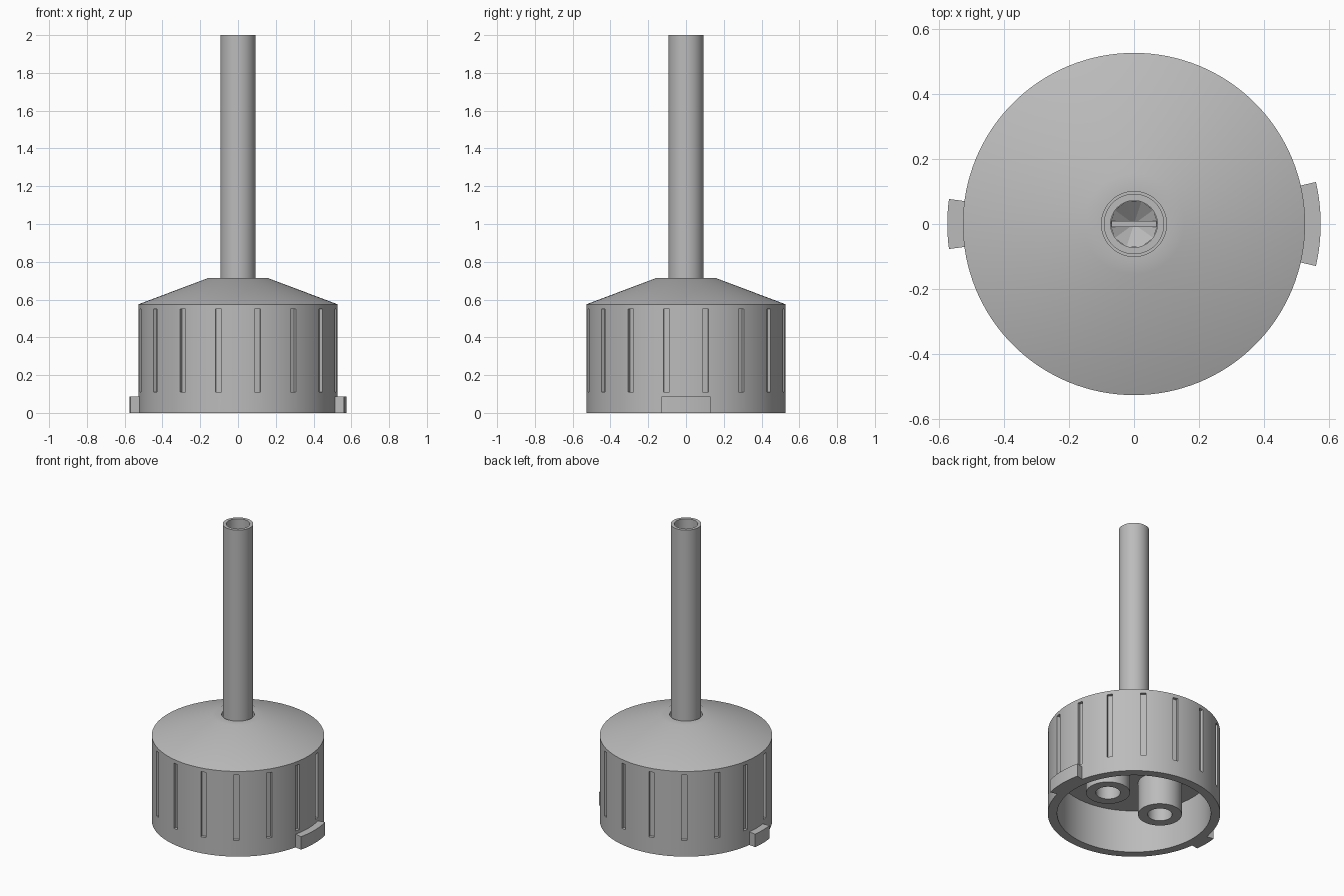
import bpy, bmesh
from math import radians, cos, sin, tau

old = bpy.data.objects.get("Cube")
if old:
    bpy.data.objects.remove(old, do_unlink=True)

grey = bpy.data.materials.new("plain grey")
grey.use_nodes = True
colour = (0.5, 0.5, 0.5, 1)
grey.diffuse_color = colour
grey.node_tree.nodes["Principled BSDF"].inputs["Base Color"].default_value = colour


def finish(bm, name):
    bmesh.ops.remove_doubles(bm, verts=bm.verts, dist=1e-5)
    bmesh.ops.recalc_face_normals(bm, faces=bm.faces)
    mesh = bpy.data.meshes.new(name)
    bm.to_mesh(mesh)
    bm.free()
    mesh.materials.append(grey)
    ob = bpy.data.objects.new(name, mesh)
    bpy.context.collection.objects.link(ob)
    return ob


def lathe(name, profile, steps=128, start=0, sweep=tau, centre=(0, 0)):
    """Turn a closed (radius, height) profile about a vertical axis."""
    bm = bmesh.new()
    full = sweep == tau
    rings = []
    for i in range(steps if full else steps + 1):
        a = start + sweep * i / steps
        rings.append([bm.verts.new((centre[0] + r * cos(a), centre[1] + r * sin(a), z))
                      for r, z in profile])
    n = len(profile)
    for i in range(steps):
        here, there = rings[i], rings[(i + 1) % len(rings)]
        for j in range(n):
            k = (j + 1) % n
            if profile[j][0] == 0 and profile[k][0] == 0:
                continue
            corners = [here[j], there[j], there[k], here[k]]
            if profile[j][0] == 0:
                corners.pop(1)
            elif profile[k][0] == 0:
                corners.pop(2)
            bm.faces.new(corners)
    if not full:
        bm.faces.new(rings[0])
        bm.faces.new(rings[-1])
    return finish(bm, name)


def smooth(ob):
    bpy.ops.object.select_all(action="DESELECT")
    ob.select_set(True)
    bpy.context.view_layer.objects.active = ob
    bpy.ops.object.shade_smooth_by_angle(angle=radians(30))


def cut(ob, cutter):
    mod = ob.modifiers.new("cut", "BOOLEAN")
    mod.operation = "DIFFERENCE"
    mod.solver = "EXACT"
    mod.object = cutter
    bpy.context.view_layer.objects.active = ob
    bpy.ops.object.modifier_apply(modifier=mod.name)
    bpy.data.objects.remove(cutter, do_unlink=True)


R = 0.527
PEG_X = 0.207

# Cap: skirt, sloping shoulder, hollow underside and socket for the stem
cap = lathe("cap", [(0, 0.29), (0.47, 0.29), (0.47, 0), (R, 0), (R, 0.575),
                    (0.155, 0.715), (0.1, 0.715), (0.1, 0.6), (0, 0.6)])

# Grip grooves around the skirt
bm = bmesh.new()
for i in range(16):
    a = tau * (i + 0.5) / 16
    box = bmesh.ops.create_cube(bm, size=1)["verts"]
    bmesh.ops.scale(bm, vec=(0.06, 0.034, 0.44), verts=box)
    bmesh.ops.translate(bm, vec=(R + 0.01, 0, 0.33), verts=box)
    for v in box:
        x, y = v.co.x, v.co.y
        v.co.x, v.co.y = x * cos(a) - y * sin(a), x * sin(a) + y * cos(a)
cut(cap, finish(bm, "groove_cutter"))

# Two hollow pegs under the cap, with bores running up into it
for side, x in (("left", PEG_X), ("right", -PEG_X)):
    cut(cap, lathe("bore_cutter", [(0, 0.2), (0.075, 0.2), (0.075, 0.5), (0, 0.5)],
                   steps=48, centre=(x, 0)))
    smooth(lathe(side + "_peg", [(0.075, 0.07), (0.134, 0.07), (0.134, 0.29), (0.075, 0.29)],
                 steps=48, centre=(x, 0)))
smooth(cap)

# Hollow stem
smooth(lathe("stem", [(0.072, 0.6), (0.093, 0.6), (0.093, 2), (0.072, 2)], steps=64))

# Faceted funnel and dividing bar at the foot of the stem
lathe("stem_floor", [(0, 0.6), (0.074, 0.6), (0.074, 0.67), (0, 0.61)], steps=10)
bm = bmesh.new()
bmesh.ops.create_cube(bm, size=1)
bmesh.ops.scale(bm, vec=(0.14, 0.02, 0.075), verts=bm.verts)
bmesh.ops.translate(bm, vec=(0, 0, 0.64), verts=bm.verts)
finish(bm, "stem_divider")

# Locking tabs at the rim, the left one wider
for side, middle, half in (("left", 0, 13), ("right", 180, 7.7)):
    smooth(lathe(side + "_tab", [(0.51, 0), (0.575, 0), (0.575, 0.088), (0.51, 0.088)],
                 steps=10, start=radians(middle - half), sweep=radians(2 * half)))
